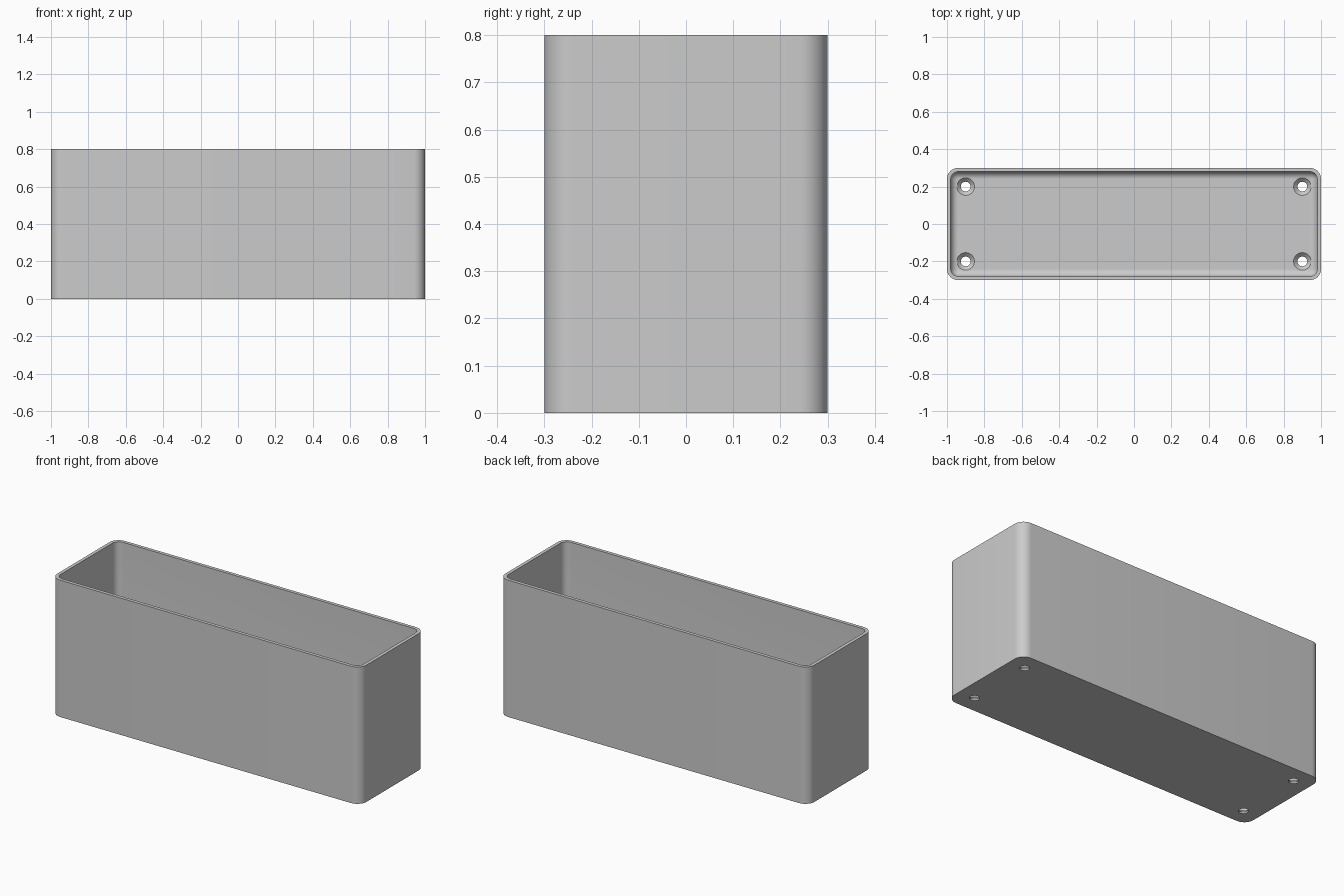
import bpy
import bmesh
from math import cos, sin, pi, radians
from mathutils import Matrix

if "Cube" in bpy.data.objects:
    bpy.data.objects.remove(bpy.data.objects["Cube"])

LENGTH, DEPTH, HEIGHT = 2.0, 0.6, 0.8
WALL, FLOOR, CORNER, FILLET = 0.02, 0.03, 0.06, 0.04
HOLE, SINK = 0.026, 0.047

grey = bpy.data.materials.new("light_grey")
grey.use_nodes = True
colour = (0.6, 0.6, 0.6, 1)
grey.diffuse_color = colour
grey.node_tree.nodes["Principled BSDF"].inputs["Base Color"].default_value = colour


def ring(bm, inset, z, steps=10):
    """Rounded rectangle, inset from the outer outline."""
    r = max(CORNER - inset, 0.006)
    cx, cy = LENGTH / 2 - inset - r, DEPTH / 2 - inset - r
    verts = []
    for i, (sx, sy) in enumerate([(1, 1), (-1, 1), (-1, -1), (1, -1)]):
        for k in range(steps + 1):
            a = (i + k / steps) * pi / 2
            verts.append(bm.verts.new((sx * cx + r * cos(a), sy * cy + r * sin(a), z)))
    return verts


def add_object(name, bm):
    bmesh.ops.recalc_face_normals(bm, faces=bm.faces)
    mesh = bpy.data.meshes.new(name)
    bm.to_mesh(mesh)
    bm.free()
    mesh.materials.append(grey)
    obj = bpy.data.objects.new(name, mesh)
    bpy.context.collection.objects.link(obj)
    return obj


# Open box: outer wall, rim, inner wall and a rounded join to the floor
bm = bmesh.new()
levels = [(0, 0), (0, HEIGHT), (WALL, HEIGHT)]
for k in range(9):
    a = k / 8 * pi / 2
    levels.append((WALL + FILLET * (1 - cos(a)), FLOOR + FILLET * (1 - sin(a))))
rings = [ring(bm, inset, z) for inset, z in levels]
for low, high in zip(rings, rings[1:]):
    for i in range(len(low)):
        j = (i + 1) % len(low)
        bm.faces.new((low[i], low[j], high[j], high[i]))
bm.faces.new(rings[0])
bm.faces.new(rings[-1])
box = add_object("box", bm)

# Countersunk screw holes through the floor
bm = bmesh.new()
profile = [(HOLE, -0.05), (HOLE, FLOOR - (SINK - HOLE)), (SINK, FLOOR), (SINK, FLOOR + 0.05)]
for x in (-0.9, 0.9):
    for y in (-0.2, 0.2):
        loops = []
        for r, z in profile:
            circle = bmesh.ops.create_circle(
                bm, segments=32, radius=r, matrix=Matrix.Translation((x, y, z)))
            loops.append(circle["verts"])
        for low, high in zip(loops, loops[1:]):
            for i in range(32):
                j = (i + 1) % 32
                bm.faces.new((low[i], low[j], high[j], high[i]))
        bm.faces.new(loops[0])
        bm.faces.new(loops[-1])
cutter = add_object("hole_cutter", bm)
cutter.hide_render = True

# Cut the holes and discard the cutter
bpy.context.view_layer.objects.active = box
box.select_set(True)
cut = box.modifiers.new("screw_holes", "BOOLEAN")
cut.operation = "DIFFERENCE"
cut.solver = "EXACT"
cut.object = cutter
bpy.ops.object.modifier_apply(modifier=cut.name)
bpy.data.objects.remove(cutter)
bpy.ops.object.shade_smooth_by_angle(angle=radians(30))
